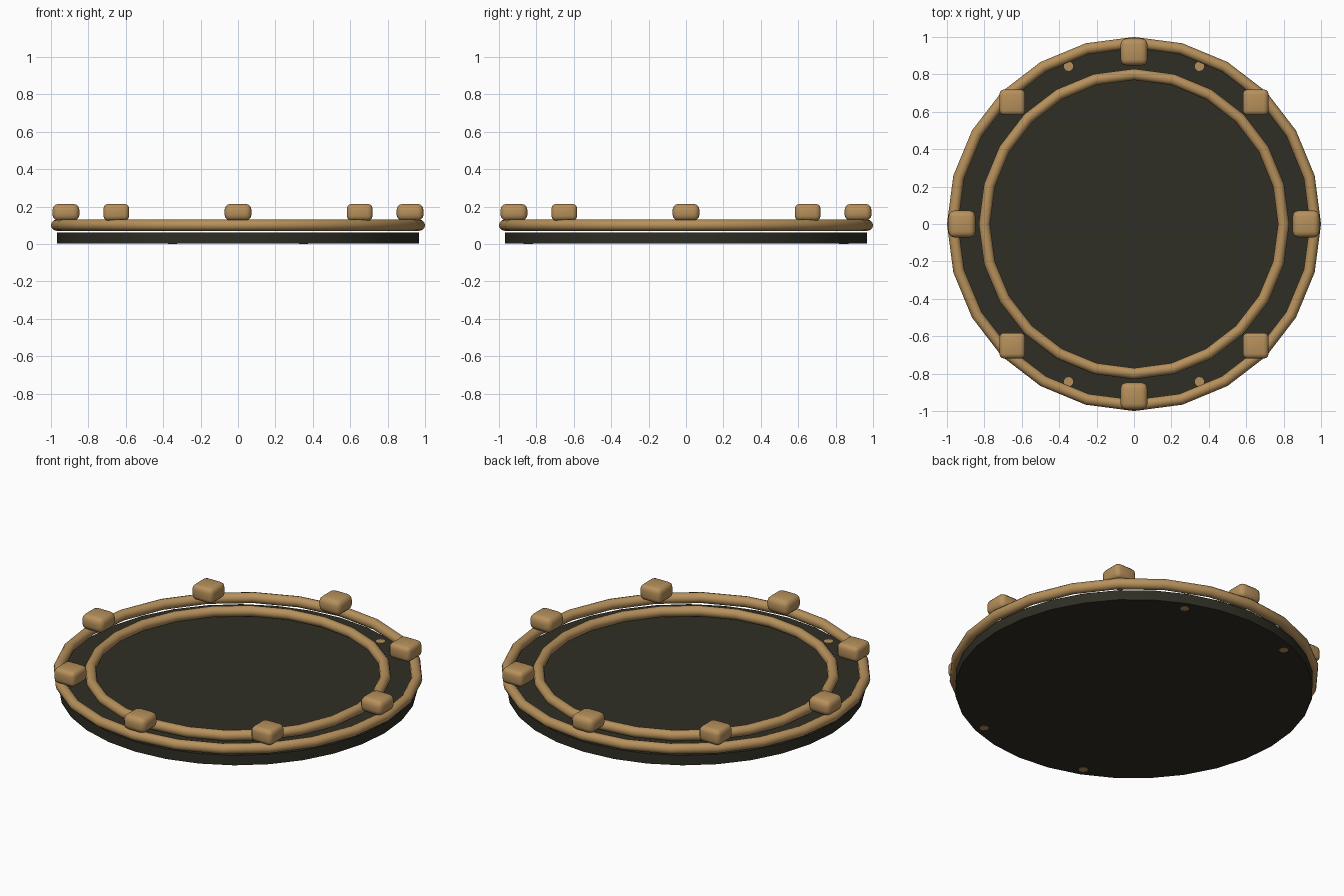
import bpy, math

if "Cube" in bpy.data.objects:
    bpy.data.objects.remove(bpy.data.objects["Cube"])


def material(name, rgb):
    m = bpy.data.materials.new(name)
    m.diffuse_color = (*rgb, 1.0)
    m.use_nodes = True
    m.node_tree.nodes["Principled BSDF"].inputs["Base Color"].default_value = m.diffuse_color
    return m


DARK = material("dark_olive", (0.028, 0.027, 0.018))
WOOD = material("warm_tan", (0.47, 0.28, 0.105))


def finish(name, mat):
    ob = bpy.context.object
    ob.name = name
    ob.data.materials.append(mat)
    return ob


def cylinder(name, mat, r, z0, z1, sides, x=0, y=0):
    bpy.ops.mesh.primitive_cylinder_add(vertices=sides, radius=r, depth=z1 - z0,
                                        location=(x, y, (z0 + z1) / 2))
    bpy.ops.object.shade_smooth_by_angle(angle=math.radians(30))
    return finish(name, mat)


def ring(name, r):
    bpy.ops.mesh.primitive_torus_add(major_radius=r, minor_radius=0.03,
                                     major_segments=24, minor_segments=12,
                                     location=(0, 0, 0.1))
    bpy.ops.object.shade_smooth()
    return finish(name, WOOD)


# Base plate
cylinder("base_disc", DARK, 0.968, 0.001, 0.06, 32)

# Raised rings
ring("outer_ring", 0.97)
ring("inner_ring", 0.80)

# Rounded blocks around the rim, all square to the axes
for i in range(8):
    a = i * math.pi / 4
    bpy.ops.mesh.primitive_cube_add(size=1, location=(0.92 * math.cos(a),
                                                      0.92 * math.sin(a), 0.169))
    block = finish(f"rim_block_{i + 1}", WOOD)
    block.scale = (0.144, 0.144, 0.09) if i % 2 == 0 else (0.138, 0.138, 0.09)
    bpy.ops.object.transform_apply(location=False, rotation=False, scale=True)
    bevel = block.modifiers.new("rounding", 'BEVEL')
    bevel.width = 0.032 if i % 2 == 0 else 0.026
    bevel.segments = 3
    bpy.ops.object.shade_smooth()

# Small pegs through the plate
for sx in (-1, 1):
    for sy in (-1, 1):
        cylinder("peg", WOOD, 0.025, 0.0, 0.062, 10, sx * 0.35, sy * 0.843)
